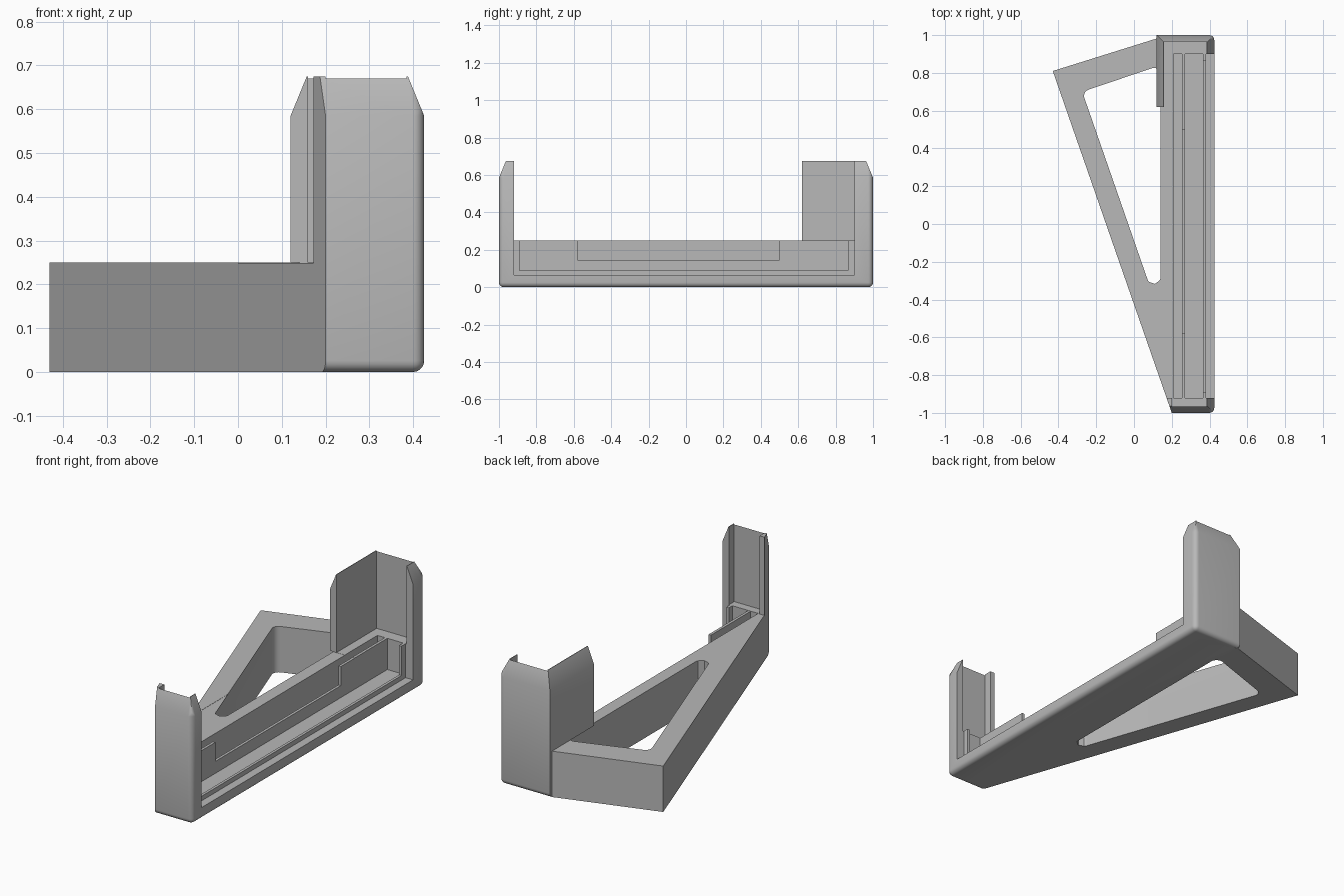
import bpy, bmesh, math
from mathutils import Vector

cube = bpy.data.objects.get("Cube")
if cube:
    bpy.data.objects.remove(cube, do_unlink=True)

grey = bpy.data.materials.new("plain grey")
grey.use_nodes = True
grey.diffuse_color = (0.48, 0.48, 0.48, 1)
grey.node_tree.nodes["Principled BSDF"].inputs["Base Color"].default_value = (0.48, 0.48, 0.48, 1)


def make_object(name, bm):
    bmesh.ops.recalc_face_normals(bm, faces=bm.faces)
    mesh = bpy.data.meshes.new(name)
    bm.to_mesh(mesh)
    bm.free()
    mesh.materials.append(grey)
    obj = bpy.data.objects.new(name, mesh)
    bpy.context.collection.objects.link(obj)
    return obj


def prism(name, outline, z0, z1):
    bm = bmesh.new()
    face = bm.faces.new([bm.verts.new((p[0], p[1], z0)) for p in outline])
    top = bmesh.ops.extrude_face_region(bm, geom=[face])["geom"]
    verts = [v for v in top if isinstance(v, bmesh.types.BMVert)]
    bmesh.ops.translate(bm, verts=verts, vec=(0, 0, z1 - z0))
    return make_object(name, bm)


def box(name, x0, x1, y0, y1, z0, z1):
    return prism(name, [(x0, y0), (x1, y0), (x1, y1), (x0, y1)], z0, z1)


def rounded(corners, radius, steps=8):
    """Convex outline with every corner replaced by an arc."""
    points = []
    for i, c in enumerate(corners):
        c = Vector(c)
        a = (Vector(corners[i - 1]) - c).normalized()
        b = (Vector(corners[(i + 1) % len(corners)]) - c).normalized()
        half = a.angle(b) / 2
        centre = c + (a + b).normalized() * radius / math.sin(half)
        start = c + a * radius / math.tan(half) - centre
        end = c + b * radius / math.tan(half) - centre
        for k in range(steps + 1):
            points.append(centre + start.lerp(end, k / steps).normalized() * radius)
    return points


def combine(target, other, operation):
    mod = target.modifiers.new("combine", 'BOOLEAN')
    mod.operation = operation
    mod.solver = 'EXACT'
    mod.object = other
    bpy.ops.object.select_all(action='DESELECT')
    bpy.context.view_layer.objects.active = target
    target.select_set(True)
    bpy.ops.object.modifier_apply(modifier=mod.name)
    bpy.data.objects.remove(other, do_unlink=True)


# Tall block with tapered rim and rounded outer edges
LEFT, RIGHT, SHOULDER, TOP = 0.12, 0.425, 0.585, 0.675
bm = bmesh.new()
rings = []
for z, inset in ((0, 0), (SHOULDER, 0), (TOP, 0.037)):
    x0, x1, y = LEFT + inset, RIGHT - inset, 1 - inset
    rings.append([bm.verts.new((px, py, z)) for px, py in ((x0, -y), (x1, -y), (x1, y), (x0, y))])
bm.faces.new(rings[0])
bm.faces.new(rings[2])
for low, high in zip(rings, rings[1:]):
    for i in range(4):
        j = (i + 1) % 4
        bm.faces.new((low[i], low[j], high[j], high[i]))
bmesh.ops.recalc_face_normals(bm, faces=bm.faces)


def is_outer_edge(e):
    a, b = e.verts[0].co, e.verts[1].co
    if max(a.z, b.z) > SHOULDER + 0.01:
        return False
    if a.z == b.z:
        return a.z == 0 and max(a.x, b.x) > 0.4
    return min(a.x, b.x) > 0.4


bmesh.ops.bevel(bm, geom=[e for e in bm.edges if is_outer_edge(e)], offset=0.026,
                segments=5, profile=0.5, affect='EDGES')

# Slice the front corner along the slanted side of the foot
slant = Vector((0.63, -1.81, 0))
normal = Vector((slant.y, -slant.x, 0)).normalized()
cut = bmesh.ops.bisect_plane(bm, geom=bm.verts[:] + bm.edges[:] + bm.faces[:],
                             plane_co=(0.2, -1, 0), plane_no=normal, clear_outer=True)
bmesh.ops.holes_fill(bm, edges=[e for e in bm.edges if e.is_boundary], sides=0)
stand = make_object("charging_stand", bm)

# Triangular foot with a rounded opening
foot = prism("foot", [(-0.43, 0.81), (0.186, -0.96), (0.3, -0.96), (0.3, 0.9),
                      (0.2, 0.96), (0.12, 0.982)], 0, 0.25)
combine(stand, foot, 'UNION')
opening = prism("opening", rounded([(0.14, -0.49), (0.14, 0.84), (-0.274, 0.70)], 0.035), -0.1, 0.249)
# The opening stops below the overhanging back wall
combine(stand, opening, 'DIFFERENCE')

# Bay, window, pockets and notches cut from the solid
cutters = {
    "bay": (0.2, 0.385, -0.965, 0.965, 0.25, 0.8),
    "bay_side": (0.16, 0.3, -0.92, 0.965, 0.25, 0.8),
    "open_side": (0, 0.3, -0.92, 0.62, 0.249, 0.8),
    "front_window": (0.38, 0.5, -0.92, 0.9, 0.065, 0.8),
    "pocket": (0.27, 0.365, -0.92, 0.9, 0.08, 0.4),
    "frame_gap": (0.36, 0.4, -0.89, 0.865, 0.09, 0.4),
    "cable_slot": (0.21, 0.255, -0.92, 0.9, 0.08, 0.4),
    "divider_notch": (0.25, 0.28, -0.58, 0.5, 0.145, 0.4),
}
for name, size in cutters.items():
    combine(stand, box(name, *size), 'DIFFERENCE')
# Clear the skin left over the opening beside the wall
skin = prism("skin", rounded([(0.14, -0.49), (0.14, 0.84), (-0.274, 0.70)], 0.035), 0.24, 0.25)
combine(stand, skin, 'DIFFERENCE')

bpy.ops.object.select_all(action='DESELECT')
stand.select_set(True)
bpy.context.view_layer.objects.active = stand
bpy.ops.object.shade_smooth_by_angle(angle=math.radians(30))
